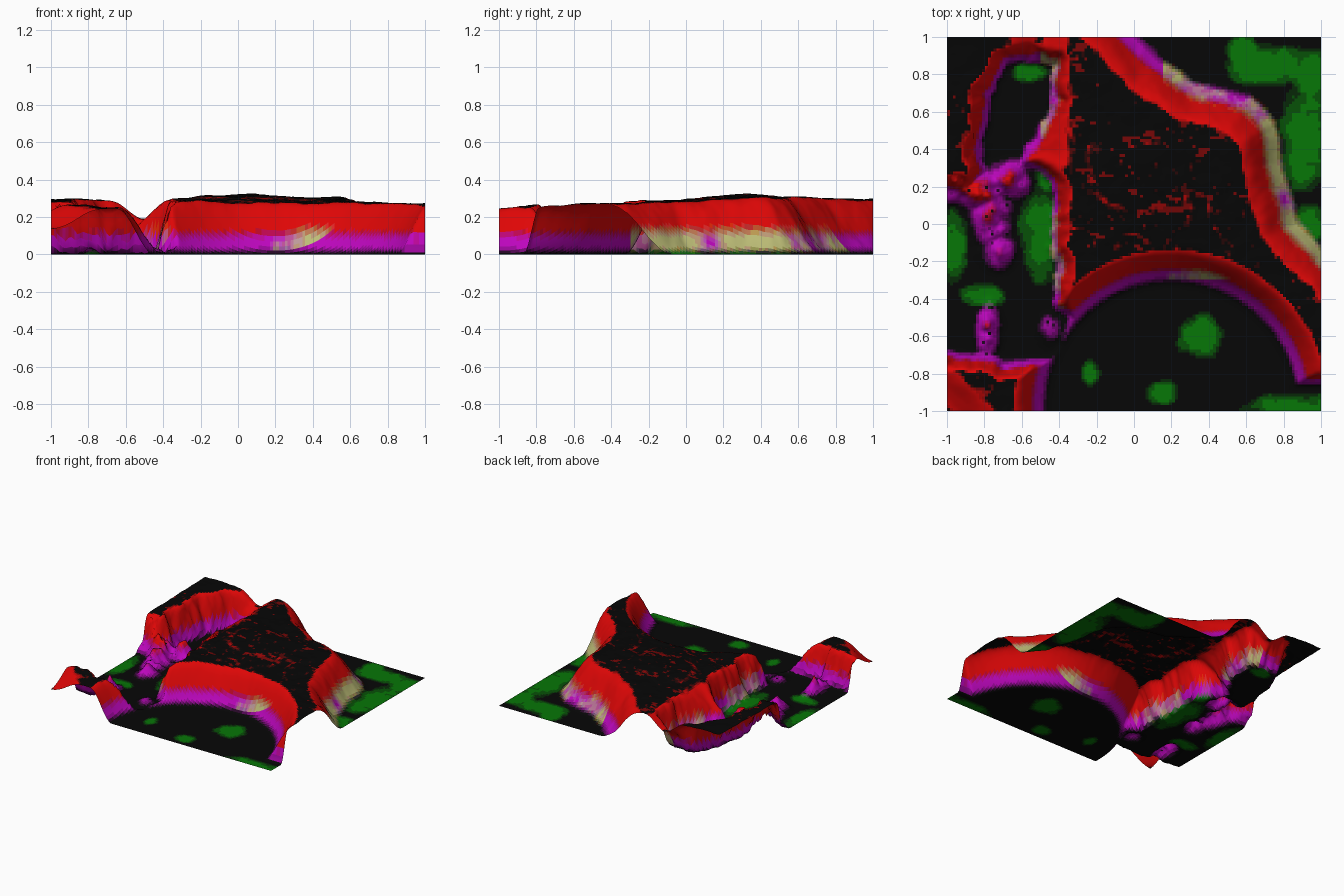
import bpy, bmesh, math
from mathutils import Vector, noise

if "Cube" in bpy.data.objects:
    bpy.data.objects.remove(bpy.data.objects["Cube"])

# Outlines of the low ground (foot of each slope)
VALLEY = [(-.43, .86), (-.44, .62), (-.51, .46), (-.62, .33), (-.5, .28), (-.42, .15),
          (-.42, -.1), (-.41, -.43), (-.33, -.5), (-.4, -.72), (-.55, -.72), (-.7, -.75),
          (-.78, -.7), (-1.3, -.7), (-1.3, .14), (-.86, .2), (-.78, .27), (-.82, .4),
          (-.8, .68), (-.7, .84), (-.6, .88)]
NORTH_EAST = [(-.2, 1.15), (-.04, 1), (.1, .86), (.3, .73), (.6, .64), (.72, .52), (.78, .2),
              (.85, 0), (1, -.2), (1.3, -.6), (1.6, 1.6)]
# Rocky lumps in the valley: x, y, height, x radius, y radius
LUMPS = [(-.76, .03, .11, .09, .16), (-.82, .18, .17, .11, .08), (-.66, .24, .12, .09, .08),
         (-.95, .23, .2, .12, .08), (-.78, -.57, .13, .05, .11), (-.72, -.14, .09, .07, .08),
         (-.45, -.56, .04, .06, .08)]
# Grassy patches: x, y, x radius, y radius
GRASS = [(.35, -.6, .11, .11), (-.23, -.8, .05, .07), (.15, -.9, .07, .06), (.88, -.98, .25, .07),
         (.92, .45, .14, .25), (.72, .85, .2, .1), (.58, .92, .08, .08), (.95, .8, .1, .12),
         (.93, .0, .08, .1), (-.5, -.05, .1, .25), (-.97, -.12, .07, .2), (-.82, -.38, .11, .06),
         (-.56, .81, .09, .05), (-.47, .25, .05, .1)]


def step(a, b, v):
    t = max(0, min(1, (v - a) / (b - a)))
    return t * t * (3 - 2 * t)


def outline_distance(x, y, pts):
    """Signed distance, negative inside the outline."""
    best, inside = 9, False
    for (ax, ay), (bx, by) in zip(pts, pts[1:] + pts[:1]):
        dx, dy = bx - ax, by - ay
        t = max(0, min(1, ((x - ax) * dx + (y - ay) * dy) / (dx * dx + dy * dy)))
        best = min(best, math.hypot(x - ax - t * dx, y - ay - t * dy))
        if (ay > y) != (by > y) and x < ax + (y - ay) * dx / dy:
            inside = not inside
    return -best if inside else best


def rough(x, y, f, seed=0):
    return noise.fractal(Vector((x * f, y * f, seed + .37)), .8, 2, 4)


def height(x, y):
    # plateau top with gentle undulation
    top = .28 + .015 * y + .014 * rough(x, y, 4) + .03 * math.exp(-((x - .05) ** 2 + (y - .3) ** 2) / .15)
    top += .02 * math.exp(-((x - .55) ** 2 + (y - .4) ** 2) / .006)
    top -= .11 * math.exp(-((x + .51) / .1) ** 2) * step(.25, .4, y)
    if x < -.5 and y < -.5:
        top *= .5 + .45 * step(0, .28, x + y + 2)
    # round southern basin, opening to the east
    lake = math.hypot(x - .2, y + .98) - .7
    east = max(y + .84, (.84 - x) * 2)
    s = min(step(-.05, .15, lake), step(-.03, .06, east))
    # north-east lowland
    s = min(s, step(-.08, .14 + .05 * step(1, .75, x),
                    outline_distance(x, y, NORTH_EAST) + .015 * rough(x, y, 4, 5)))
    # rugged western valley
    s = min(s, step(-.03, .09, outline_distance(x, y, VALLEY) + .03 * rough(x, y, 8, 9)))
    z = top * s
    for cx, cy, h, rx, ry in LUMPS:
        q = ((x - cx) / rx) ** 2 + ((y - cy) / ry) ** 2
        if q < 5:
            z = max(z, h * math.exp(-q) * (1 + .7 * rough(x, y, 10, 3)) - .008)
    return max(0, z)


BLACK, RED, MAGENTA = Vector((.002, .002, .002)), Vector((.62, .004, .004)), Vector((.46, .003, .46))
CREAM, GREEN = Vector((.55, .46, .16)), Vector((.003, .16, .004))


def colour(x, y, z, nz):
    slope = step(.02, .075, 1 - nz) * step(.008, .045, z)
    c = MAGENTA.lerp(RED, step(.075, .13, z))
    if (x > .15 and y > -.3) or (-.5 < x < -.36 and y > -.45):
        pale = step(-.25, .35, rough(x, y, 3.5, 21)) * (1 - step(.08, .16, z))
        c = c.lerp(CREAM, pale)
    ground = BLACK
    if z < .06:
        g = max(1 - ((x - cx) / rx) ** 2 - ((y - cy) / ry) ** 2 for cx, cy, rx, ry in GRASS)
        ground = BLACK.lerp(GREEN, step(-.4, .8, g + .6 * rough(x, y, 7, 13)))
    elif rough(x, y * 2.5, 6, 30) > .55:
        ground = BLACK.lerp(RED, .4)
    return ground.lerp(c, slope)


# Terrain sheet
bm = bmesh.new()
bmesh.ops.create_grid(bm, x_segments=128, y_segments=128, size=1)
for v in bm.verts:
    v.co.z = height(v.co.x, v.co.y)
bm.normal_update()
mesh = bpy.data.meshes.new("terrain")
terrain = bpy.data.objects.new("terrain", mesh)
bpy.context.collection.objects.link(terrain)

# One material per rounded shade
slots = {}
for f in bm.faces:
    p = f.calc_center_median()
    c = colour(p.x, p.y, p.z, f.normal.z)
    key = tuple(round(math.sqrt(max(0, k)) * 7) / 7 for k in c)
    if key not in slots:
        mat = bpy.data.materials.new("ground_shade")
        mat.diffuse_color = (*[max(.002, k * k) for k in key], 1)
        mat.use_nodes = True
        mat.node_tree.nodes["Principled BSDF"].inputs["Base Color"].default_value = mat.diffuse_color
        mesh.materials.append(mat)
        slots[key] = len(slots)
    f.material_index = slots[key]
    f.smooth = True
bm.to_mesh(mesh)
bm.free()
